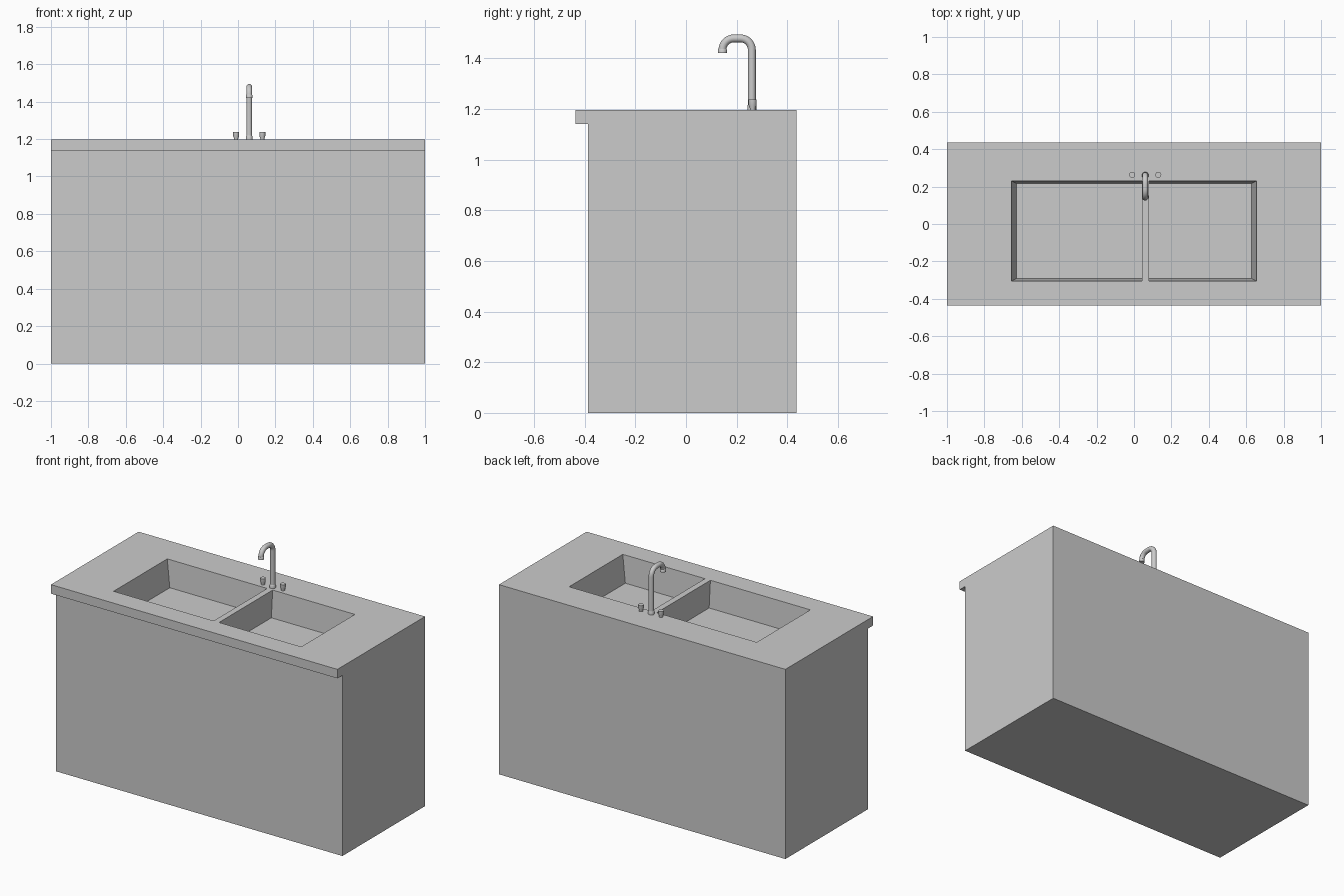
import bpy, bmesh, math

if "Cube" in bpy.data.objects:
    bpy.data.objects.remove(bpy.data.objects["Cube"])

TOP = 1.197
FX, FY = 0.06, 0.26   # faucet position


def make_object(name, bm):
    bmesh.ops.recalc_face_normals(bm, faces=bm.faces)
    mesh = bpy.data.meshes.new(name)
    bm.to_mesh(mesh)
    bm.free()
    obj = bpy.data.objects.new(name, mesh)
    bpy.context.collection.objects.link(obj)
    return obj


def activate(obj):
    bpy.ops.object.select_all(action='DESELECT')
    obj.select_set(True)
    bpy.context.view_layer.objects.active = obj


def loft(name, rings, smooth=False):
    """Skin a list of equal-length point rings and cap both ends."""
    bm = bmesh.new()
    vs = [[bm.verts.new(p) for p in ring] for ring in rings]
    n = len(vs[0])
    for a, b in zip(vs, vs[1:]):
        for i in range(n):
            j = (i + 1) % n
            bm.faces.new((a[i], a[j], b[j], b[i]))
    bm.faces.new(vs[0])
    bm.faces.new(vs[-1])
    obj = make_object(name, bm)
    if smooth:
        activate(obj)
        bpy.ops.object.shade_smooth_by_angle(angle=math.radians(40))
    return obj


def lathe(name, x, y, profile, n=20):
    """Stack circles given as (radius, z)."""
    return loft(name, [[(x + r * math.cos(i * math.tau / n),
                         y + r * math.sin(i * math.tau / n), z)
                        for i in range(n)] for r, z in profile], True)


def rect(x0, x1, y0, y1, z):
    return [(x0, y0, z), (x1, y0, z), (x1, y1, z), (x0, y1, z)]


# Cabinet and counter with front overhang: one side profile across x
side = [(-0.387, 0), (0.437, 0), (0.437, TOP), (-0.437, TOP),
        (-0.437, 1.14), (-0.387, 1.14)]
counter = loft("sink_counter", [[(x, y, z) for y, z in side] for x in (-1, 1)])

# Two basins with sloped outer walls and a vertical divider wall
DEPTH = 0.17
for label, outer, inner in (("left", -0.655, 0.043), ("right", 0.655, 0.081)):
    slope = math.copysign(0.027, outer)
    rings = []
    for t in (0.0, 1.2):   # 0 = basin floor, 1 = counter surface
        k = 1 - t
        rings.append(rect(outer - slope * k, inner, -0.305 + 0.013 * k,
                          0.23 - 0.013 * k, TOP - DEPTH * k))
    cutter = loft(label + "_basin_cutter", rings)
    cutter.hide_render = True
    mod = counter.modifiers.new(label + "_basin", 'BOOLEAN')
    mod.object = cutter
    mod.operation = 'DIFFERENCE'
    mod.solver = 'EXACT'
    activate(counter)
    bpy.ops.object.modifier_apply(modifier=mod.name)
    bpy.data.objects.remove(cutter)

# Faucet pipe: tube swept along a rounded hook path in the y-z plane
R, BEND, ZC, TIP_Y = 0.0155, 0.045, 1.479, 0.144
path = [(FY, TOP, 90)]     # (y, z, heading in degrees)
for cy, start in ((FY - BEND, 0), (TIP_Y + BEND, 90)):
    for s in range(9):
        a = start + 90 * s / 8
        path.append((cy + BEND * math.cos(math.radians(a)),
                     ZC - BEND + BEND * math.sin(math.radians(a)), a + 90))
path.append((TIP_Y, 1.424, 270))
tube = []
for y, z, h in path:
    u = math.radians(h - 90)
    tube.append([(FX + R * math.cos(i * math.tau / 20),
                  y + R * math.sin(i * math.tau / 20) * math.cos(u),
                  z + R * math.sin(i * math.tau / 20) * math.sin(u))
                 for i in range(20)])
loft("faucet_pipe", tube, True)

# Base collar and spout tip
lathe("faucet_collar", FX, FY, [(0.018, TOP), (0.018, 1.213), (0.0155, 1.218)])
lathe("spout_tip", FX, TIP_Y, [(0.018, 1.421), (0.018, 1.434), (0.0155, 1.438)])

# Tap handles on either side
for label, off in (("left", -0.07), ("right", 0.07)):
    lathe(label + "_tap_handle", FX + off, FY + 0.003,
          [(0.011, TOP), (0.011, 1.203), (0.016, 1.216), (0.016, 1.237)])
